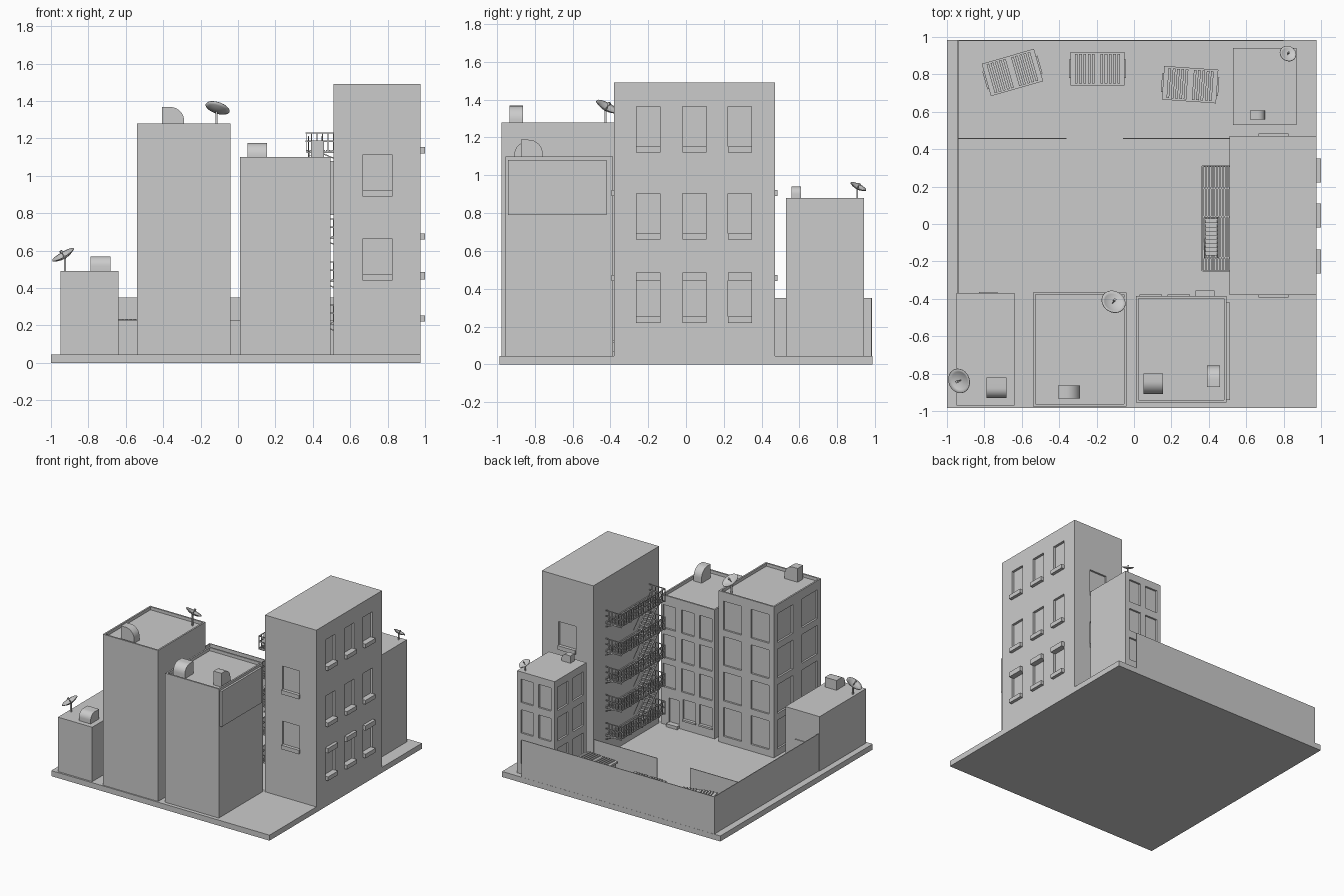
import bpy, bmesh, math
from mathutils import Vector, Matrix

if "Cube" in bpy.data.objects:
    bpy.data.objects.remove(bpy.data.objects["Cube"])


def finish(bm, name, smooth=False):
    bmesh.ops.recalc_face_normals(bm, faces=bm.faces)
    me = bpy.data.meshes.new(name)
    bm.to_mesh(me)
    bm.free()
    ob = bpy.data.objects.new(name, me)
    bpy.context.collection.objects.link(ob)
    bpy.ops.object.select_all(action='DESELECT')
    ob.select_set(True)
    bpy.context.view_layer.objects.active = ob
    if smooth:
        bpy.ops.object.shade_smooth_by_angle()
    return ob


def add_box(bm, x0, x1, y0, y1, z0, z1):
    m = Matrix.Translation(((x0 + x1) / 2, (y0 + y1) / 2, (z0 + z1) / 2))
    bmesh.ops.create_cube(bm, size=1, matrix=m @ Matrix.Diagonal((x1 - x0, y1 - y0, z1 - z0, 1)))


def add_bar(bm, p, q, w=0.006):
    p, q = Vector(p), Vector(q)
    rot = (q - p).to_track_quat('Z', 'Y').to_matrix().to_4x4()
    bmesh.ops.create_cube(bm, size=1, matrix=Matrix.Translation((p + q) / 2) @ rot
                          @ Matrix.Diagonal((w, w, (q - p).length, 1)))


def boxes(name, items):
    bm = bmesh.new()
    for b in items:
        add_box(bm, *b)
    return finish(bm, name)


def grid_cuts(face, cols, rows, w, h, at, d=0.015):
    """Recess boxes on an x- or y-facing wall at coordinate `at`."""
    out = []
    for c in cols:
        for z in rows:
            span = (c - w / 2, c + w / 2)
            deep = (at - d, at + d)
            out.append((*deep, *span, z, z + h) if face == 'x' else (*span, *deep, z, z + h))
    return out


def building(name, box, cuts=(), parapet=0):
    ob = boxes(name, [box])
    cuts = list(cuts)
    if parapet:
        x0, x1, y0, y1, z0, z1 = box
        p = parapet
        cuts.append((x0 + p, x1 - p, y0 + p, y1 - p, z1 - 0.025, z1 + 0.05))
    if cuts:
        cutter = boxes("cutter", cuts)
        cutter.hide_render = True
        bpy.context.view_layer.objects.active = ob
        mod = ob.modifiers.new("recesses", 'BOOLEAN')
        mod.object = cutter
        mod.solver = 'EXACT'
        bpy.ops.object.modifier_apply(modifier=mod.name)
        bpy.data.objects.remove(cutter)
    return ob


G = 0.045  # ground level
boxes("ground_slab", [(-1, 0.975, -0.985, 0.985, 0, G)])

# Tall building with recessed windows, sills and lintels
side_cols, side_rows = (-0.2, 0.045, 0.285), (0.22, 0.66, 1.12)
end_rows = (0.44, 0.89)
cuts = grid_cuts('x', side_cols, side_rows, 0.125, 0.245, 0.975, 0.02)
sills = []
for y in (-0.38, 0.47):
    cuts += grid_cuts('y', (0.745,), end_rows, 0.155, 0.225, y, 0.015)
    sills += [(0.665, 0.825, y - 0.013, y + 0.013, z, z + 0.033) for z in end_rows]
building("tall_building", (0.51, 0.975, -0.38, 0.47, G, 1.49), cuts)
for c in side_cols:
    sills += [(0.955, 1.0, c - 0.064, c + 0.064, z, z + 0.033) for z in side_rows]
    sills.append((0.955, 1.0, c - 0.064, c + 0.064, 0.445, 0.485))
boxes("tall_building_sills", sills)

# Lower buildings
building("small_front_building", (-0.95, -0.64, -0.97, -0.37, G, 0.49))
boxes("small_building_door", [(-0.83, -0.73, -0.38, -0.363, G, 0.25)])

rows = (0.1, 0.39, 0.68, 0.97)
building("middle_building", (-0.54, -0.04, -0.975, -0.365, G, 1.28),
         grid_cuts('y', (-0.415, -0.165), rows, 0.165, 0.235, -0.365)
         + grid_cuts('x', (-0.83, -0.51), rows, 0.2, 0.235, -0.54), 0.013)

building("right_front_building", (0.01, 0.495, -0.955, -0.385, G, 1.10),
         grid_cuts('y', (0.09, 0.255, 0.42), (0.35, 0.59, 0.83), 0.115, 0.19, -0.385)
         + grid_cuts('y', (0.09, 0.24), (0.13,), 0.115, 0.16, -0.385)
         + grid_cuts('y', (0.38,), (0.07,), 0.09, 0.2, -0.385), 0.013)
boxes("doorstep", [(0.33, 0.43, -0.39, -0.355, G, 0.07)])
boxes("window_ledges", [(x, x + 0.12, -0.39, -0.376, 0.115, 0.13) for x in (0.03, 0.18)])
boxes("wall_panel", [(0.49, 0.512, -0.94, -0.42, 0.79, 1.08)])

rows = (0.13, 0.38, 0.63)
building("back_building", (0.53, 0.87, 0.53, 0.94, G, 0.88),
         grid_cuts('y', (0.62, 0.78), rows, 0.11, 0.19, 0.94)
         + grid_cuts('x', (0.635, 0.835), rows, 0.14, 0.19, 0.53))

# Yard walls
boxes("outer_back_wall", [(-0.945, 0.80, 0.978, 0.984, G, 0.35)])
boxes("outer_left_wall", [(-0.945, -0.939, -0.37, 0.978, G, 0.35)])
boxes("inner_walls", [(-0.939, -0.36, 0.455, 0.461, G, 0.23), (-0.06, 0.51, 0.455, 0.461, G, 0.23)])

# Fire escape: slatted landings, railings, brackets and stairs
bm = bmesh.new()
X0, X1, Y0, Y1 = 0.365, 0.51, -0.25, 0.31
levels = [0.21 + 0.23 * i for i in range(5)]
for i, z in enumerate(levels):
    for k in range(10):
        x = X0 + 0.005 + k * (X1 - X0 - 0.01) / 9
        start = 0.04 if (i and 0.375 < x < 0.45) else Y0
        add_box(bm, x - 0.004, x + 0.004, start, Y1, z, z + 0.008)
        if start > Y0:
            add_box(bm, x - 0.004, x + 0.004, Y0, -0.18, z, z + 0.008)
    for y in (Y0, -0.18, 0.04, 0.19, Y1):
        add_box(bm, X0, X1, y - 0.004, y + 0.004, z - 0.008, z)
    for y in (Y0, 0.04, Y1):
        add_bar(bm, (X0 + 0.06, y, z), (X1, y, z - 0.035))
    for h in (0.055, 0.10):
        add_bar(bm, (X0, Y0, z + h), (X0, Y1, z + h))
        for y in (Y0, Y1):
            add_bar(bm, (X0, y, z + h), (X1, y, z + h))
    for k in range(19):
        y = Y0 + k * (Y1 - Y0) / 18
        add_bar(bm, (X0, y, z), (X0, y, z + 0.10), 0.005)
    for k in range(1, 6):
        x = X0 + k * (X1 - X0) / 5
        for y in (Y0, Y1):
            add_bar(bm, (x, y, z), (x, y, z + 0.10), 0.005)
for z in levels[:-1]:
    for x in (0.378, 0.448):
        add_bar(bm, (x, 0.04, z), (x, -0.18, z + 0.23), 0.009)
        add_bar(bm, (x, 0.04, z + 0.08), (x, -0.18, z + 0.31), 0.005)
    for k in range(1, 10):
        y, zz = 0.04 - 0.022 * k, z + 0.023 * k
        add_box(bm, 0.378, 0.448, y - 0.011, y + 0.011, zz - 0.002, zz + 0.002)
finish(bm, "fire_escape")

# Dumpsters with ribbed lids and side handles
for n, (x, y, a) in enumerate([(-0.65, 0.81, 16), (-0.195, 0.83, 0), (0.3, 0.745, -4)]):
    parts = [(-0.135, 0.135, -0.08, 0.08, 0.015, 0.165), (-0.145, 0.145, -0.09, 0.09, 0.165, 0.18)]
    for s in (-1, 1):
        parts.append((s * 0.145 - 0.008, s * 0.145 + 0.008, -0.05, 0.05, 0.12, 0.145))
        parts += [(s * 0.068 + k * 0.023 - 0.007, s * 0.068 + k * 0.023 + 0.007,
                   -0.08, 0.08, 0.18, 0.19) for k in range(-2, 3)]
        parts += [(s * 0.11 - 0.012, s * 0.11 + 0.012, t - 0.012, t + 0.012, 0, 0.015) for t in (-0.06, 0.06)]
    ob = boxes(f"dumpster_{n + 1}", parts)
    ob.location, ob.rotation_euler[2] = (x, y, G), math.radians(a)


# Roof vents: box with one rounded top edge, extruded sideways
def vent(name, loc, length, width, height, angle):
    bm = bmesh.new()
    r = 0.65 * height
    pts = [(-length / 2, 0), (length / 2, 0)]
    for k in range(9):
        t = k * math.pi / 16
        pts.append((length / 2 - r + r * math.cos(t), height - r + r * math.sin(t)))
    pts.append((-length / 2, height))
    f = bm.faces.new([bm.verts.new((x, -width / 2, z)) for x, z in pts])
    ext = bmesh.ops.extrude_face_region(bm, geom=[f])
    bmesh.ops.translate(bm, vec=(0, width, 0), verts=[v for v in ext["geom"] if isinstance(v, bmesh.types.BMVert)])
    ob = finish(bm, name, True)
    ob.location, ob.rotation_euler[2] = loc, math.radians(angle)


vent("vent_small", (-0.735, -0.875, 0.49), 0.11, 0.105, 0.08, -90)
vent("vent_middle", (-0.347, -0.898, 1.253), 0.118, 0.07, 0.115, 0)
vent("vent_right_a", (0.102, -0.853, 1.073), 0.11, 0.105, 0.103, -90)
vent("vent_right_b", (0.425, -0.815, 1.073), 0.115, 0.072, 0.115, 90)
vent("vent_back", (0.66, 0.583, 0.88), 0.08, 0.05, 0.06, 0)


# Satellite dishes: bowl, feed arm and post
def dish(name, foot, top, normal, r):
    bm = bmesh.new()
    prof = [bm.verts.new((r * t, 0, 0.3 * r * t * t)) for t in (0, 0.25, 0.5, 0.75, 1)]
    edges = [bm.edges.new(e) for e in zip(prof, prof[1:])]
    bmesh.ops.spin(bm, geom=prof + edges, cent=(0, 0, 0), axis=(0, 0, 1), angle=2 * math.pi, steps=24)
    bmesh.ops.remove_doubles(bm, verts=bm.verts, dist=1e-5)
    ob = finish(bm, name + "_bowl", True)
    ob.modifiers.new("thickness", 'SOLIDIFY').thickness = 0.004
    n = Vector(normal).normalized()
    ob.location = top
    ob.rotation_euler = n.to_track_quat('Z', 'Y').to_euler()
    bm = bmesh.new()
    top = Vector(top)
    add_bar(bm, (top.x, top.y, foot), top, r * 0.16)
    add_bar(bm, top, top + n * r * 0.6, r * 0.08)
    add_bar(bm, top + n * r * 0.5, top + n * r * 0.7, r * 0.2)
    finish(bm, name + "_mount")


dish("dish_small", 0.49, (-0.925, -0.835, 0.56), (-0.5, -0.2, 0.85), 0.067)
dish("dish_middle", 1.25, (-0.115, -0.425, 1.345), (0.28, 0.45, 0.85), 0.067)
dish("dish_back", 0.88, (0.82, 0.905, 0.928), (0.25, 0.42, 0.85), 0.046)
